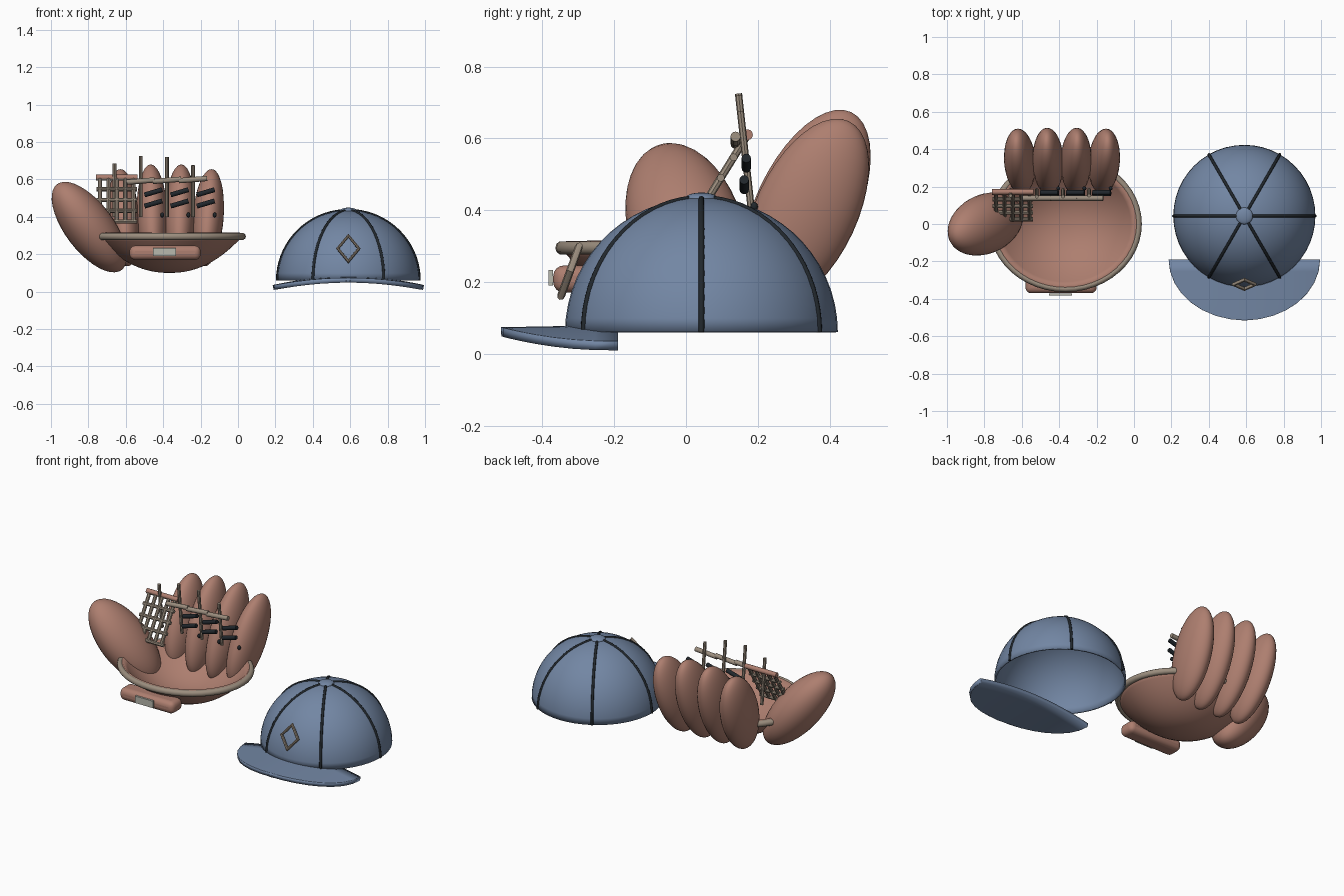
import bpy, bmesh, math
from mathutils import Vector

if "Cube" in bpy.data.objects:
    bpy.data.objects.remove(bpy.data.objects["Cube"])
R = math.radians


def material(name, rgb):
    m = bpy.data.materials.new(name)
    m.diffuse_color = (*rgb, 1)
    m.use_nodes = True
    m.node_tree.nodes["Principled BSDF"].inputs["Base Color"].default_value = m.diffuse_color
    return m


LEATHER = material("leather", (0.42, 0.21, 0.16))
BLUE = material("blue_cloth", (0.17, 0.24, 0.37))
TAN = material("tan_lace", (0.33, 0.27, 0.21))
DARK = material("dark_thread", (0.015, 0.02, 0.025))
METAL = material("buckle_metal", (0.48, 0.48, 0.42))


def finish(name, mat):
    o = bpy.context.object
    o.name = name
    o.data.materials.append(mat)
    bpy.ops.object.shade_smooth_by_angle(angle=R(40))
    return o


def ellipsoid(name, loc, radii, rot, mat):
    bpy.ops.mesh.primitive_uv_sphere_add(segments=32, ring_count=20, radius=1, location=loc,
                                         rotation=[R(a) for a in rot])
    bpy.context.object.scale = radii
    return finish(name, mat)


def rod(name, a, b, r, mat, sides=12):
    a, b = Vector(a), Vector(b)
    d = b - a
    bpy.ops.mesh.primitive_cylinder_add(vertices=sides, radius=r, depth=d.length, location=(a + b) / 2,
                                        rotation=d.to_track_quat('Z', 'Y').to_euler())
    return finish(name, mat)


def from_bmesh(name, bm, mat, thickness=0, offset=-1):
    bmesh.ops.recalc_face_normals(bm, faces=bm.faces)
    me = bpy.data.meshes.new(name)
    bm.to_mesh(me)
    bm.free()
    o = bpy.data.objects.new(name, me)
    bpy.context.collection.objects.link(o)
    bpy.ops.object.select_all(action='DESELECT')
    bpy.context.view_layer.objects.active = o
    o.select_set(True)
    finish(name, mat)
    if thickness:
        s = o.modifiers.new("thickness", 'SOLIDIFY')
        s.thickness, s.offset = thickness, offset
    return o


def lathe(name, profile, centre, sy, mat, thickness):
    # profile runs from the pole to the rim as (radius, height)
    bm = bmesh.new()
    n = 48
    pole = bm.verts.new((centre[0], centre[1], profile[0][1]))
    prev = None
    for r, z in profile[1:]:
        ring = [bm.verts.new((centre[0] + r * math.cos(2 * math.pi * i / n),
                              centre[1] + r * sy * math.sin(2 * math.pi * i / n), z)) for i in range(n)]
        for i in range(n):
            j = (i + 1) % n
            bm.faces.new((prev[i], prev[j], ring[j], ring[i]) if prev else (pole, ring[i], ring[j]))
        prev = ring
    return from_bmesh(name, bm, mat, thickness, 0)


# ---- Cap crown: open hemisphere
CX, CY, CZ, CR, CH = 0.59, 0.043, 0.06, 0.375, 0.37
lathe("cap_crown", [(CR * math.sin(R(6 * i)), CZ + CH * math.cos(R(6 * i))) for i in range(16)],
      (CX, CY), 1, BLUE, 0.01)
ellipsoid("cap_button", (CX, CY, 0.433), (0.045, 0.045, 0.016), (0, 0, 0), BLUE)

# ---- Six crown seams
for k in range(6):
    cu = bpy.data.curves.new("cap_seam", 'CURVE')
    cu.dimensions, cu.bevel_depth, cu.bevel_resolution = '3D', 0.008, 2
    cu.use_fill_caps = True
    sp = cu.splines.new('POLY')
    sp.points.add(18)
    for i, p in enumerate(sp.points):
        t = R(5 * i)
        r = (CR + 0.004) * math.sin(t)
        p.co = (CX + r * math.cos(R(60 * k)), CY + r * math.sin(R(60 * k)),
                CZ + (CH + 0.004) * math.cos(t), 1)
    cu.materials.append(DARK)
    bpy.context.collection.objects.link(bpy.data.objects.new("cap_seam", cu))

# ---- Brim: half ellipse, arched across its width
bm = bmesh.new()
rows = []
for j in range(9):
    s = math.sin(R(90 * j / 8))
    w = 0.405 * max(math.sqrt(max(1 - s * s, 0)), 0.03)
    row = []
    for i in range(25):
        x = w * math.sin(R(90) * (i / 12 - 1))
        row.append(bm.verts.new((CX + x, -0.19 - 0.325 * s, 0.08 - 0.006 * s - 0.045 * (x / 0.405) ** 2)))
    rows.append(row)
for a, b in zip(rows, rows[1:]):
    for i in range(24):
        bm.faces.new((a[i], b[i], b[i + 1], a[i + 1]))
brim = from_bmesh("cap_brim", bm, BLUE, 0.026, -1)
if brim.data.polygons[0].normal.z < 0:
    brim.data.flip_normals()

# ---- Diamond outline badge on the crown front
bpy.ops.mesh.primitive_torus_add(major_segments=4, minor_segments=8, major_radius=0.066, minor_radius=0.011,
                                 location=(CX, -0.323, 0.23), rotation=(R(70), 0, 0))
bpy.context.object.scale = (0.86, 1.1, 1)
finish("cap_badge", TAN)

# ---- Glove palm bowl with bound rim
GX = -0.367
lathe("glove_palm", [(0.385 * i / 14, 0.112 + 0.195 * (i / 14) ** 2.2) for i in range(15)],
      (GX, 0), 0.89, LEATHER, 0.024)
bpy.ops.mesh.primitive_torus_add(major_segments=48, minor_segments=10, major_radius=0.39, minor_radius=0.019,
                                 location=(GX, 0, 0.295))
bpy.context.object.scale = (1, 0.89, 1)
finish("glove_rim", TAN)

# ---- Four fingers and thumb
for i in range(4):
    tall = i in (1, 2)
    ellipsoid("glove_finger", (-0.61 + 0.15 * i, 0.335, 0.405 if tall else 0.395),
              (0.083, 0.142, 0.296 if tall else 0.28), (-25, (i - 1.5) * 3, 0), LEATHER)
ellipsoid("glove_thumb", (-0.795, 0, 0.345), (0.13, 0.16, 0.292), (13, -37, 0), LEATHER)

# ---- Finger lacing: upright laces, cross laces, dark stitches
for x, z in ((-0.66, 0.685), (-0.52, 0.725), (-0.38, 0.72), (-0.24, 0.675)):
    rod("upright_lace", (x, 0.182, 0.40), (x, 0.182 - (z - 0.4) * 0.11, z), 0.01, TAN, 8)
for i in range(3):
    x = -0.52 + 0.14 * i
    rod("cross_lace", (x - 0.075, 0.138, 0.585 + 0.004 * i), (x + 0.075, 0.138, 0.597 + 0.004 * i), 0.014, TAN)
    for y, z in ((0.168, 0.53), (0.162, 0.47)):
        rod("stitch", (x + 0.02, y, z - 0.013), (x + 0.115, y, z + 0.015), 0.013, DARK)
    ellipsoid("eyelet", (x + 0.115, 0.19, 0.41), (0.01, 0.01, 0.013), (0, 0, 0), DARK)

# ---- Web lattice between thumb and first finger


def web(u, v):
    return (-0.648 + u, 0.1 + v * 0.62, 0.495 + v)


for i in range(5):
    u = -0.09 + 0.045 * i
    rod("web_strip", web(u, -0.125), web(u, 0.12), 0.011, TAN, 8)
    v = -0.12 + 0.0575 * i
    rod("web_bar", web(-0.108, v), web(0.108, v), 0.011, TAN, 8)
rod("web_top_bar", web(-0.11, 0.115), web(0.11, 0.115), 0.015, LEATHER)

# ---- Wrist strap and buckle plate
bpy.ops.mesh.primitive_cube_add(size=1, location=(-0.39, -0.315, 0.208))
bpy.context.object.scale = (0.38, 0.11, 0.076)
bpy.ops.object.transform_apply(location=False, rotation=False)
strap = finish("wrist_strap", LEATHER)
b = strap.modifiers.new("round", 'BEVEL')
b.width, b.segments = 0.03, 4
bpy.ops.mesh.primitive_cube_add(size=1, location=(-0.393, -0.377, 0.212))
bpy.context.object.scale = (0.125, 0.012, 0.044)
finish("wrist_buckle", METAL)
